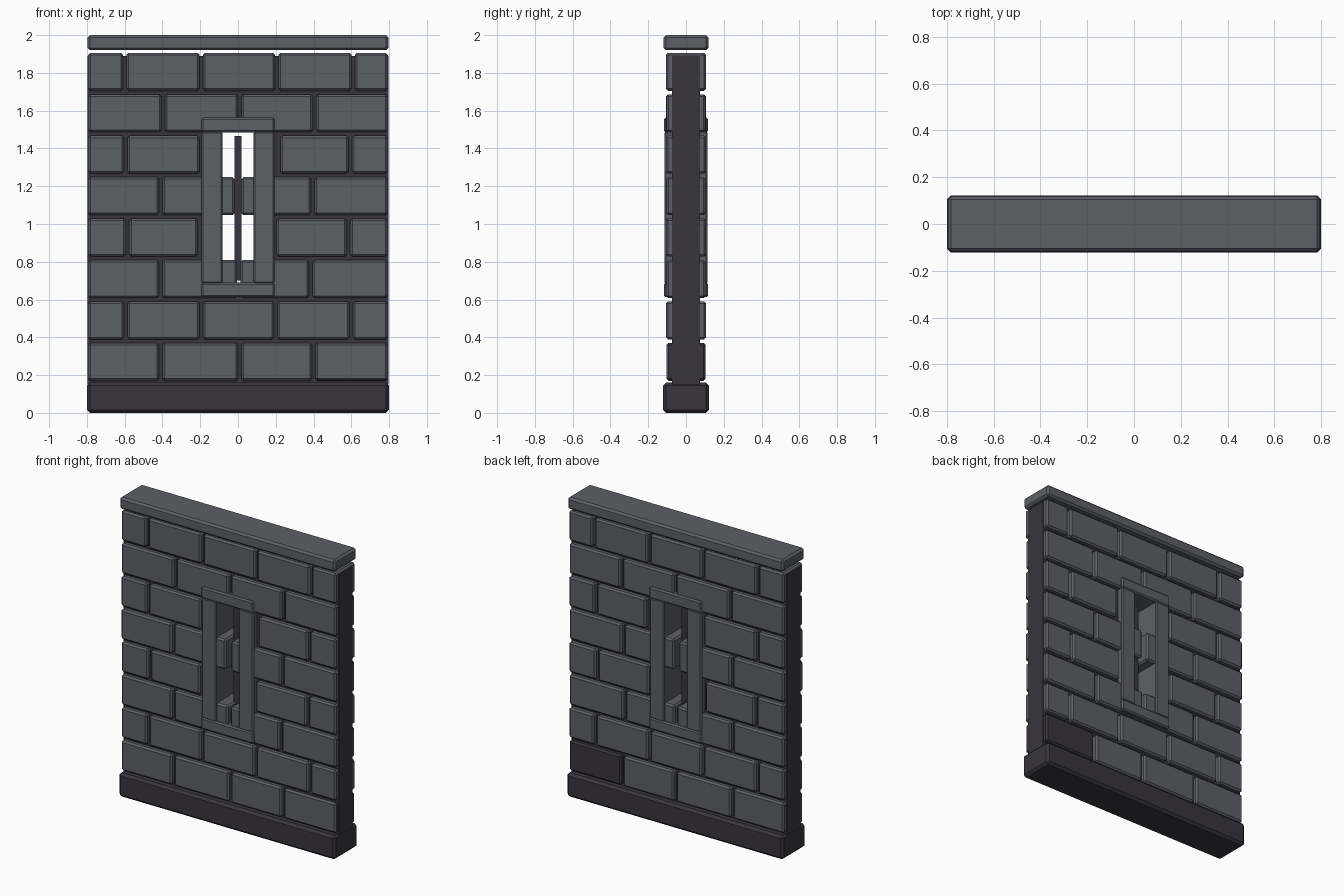
import bpy, bmesh, random
from mathutils import Vector

if "Cube" in bpy.data.objects:
    bpy.data.objects.remove(bpy.data.objects["Cube"])

random.seed(4)


def material(name, rgb):
    m = bpy.data.materials.new(name)
    m.diffuse_color = (*rgb, 1)
    m.use_nodes = True
    m.node_tree.nodes["Principled BSDF"].inputs["Base Color"].default_value = m.diffuse_color
    return m


STONE = material("grey stone", (0.107, 0.115, 0.132))
DARK = material("dark stone", (0.040, 0.036, 0.047))


def box(name, x, y, z, mat, bevel=0.0):
    """Chamfered box from (min, max) ranges."""
    bm = bmesh.new()
    bmesh.ops.create_cube(bm, size=1)
    for v in bm.verts:
        v.co = Vector([r[0] if c < 0 else r[1] for c, r in zip(v.co, (x, y, z))])
    if bevel:
        bmesh.ops.bevel(bm, geom=bm.edges[:], offset=bevel, segments=1,
                        affect='EDGES', clamp_overlap=True)
    me = bpy.data.meshes.new(name)
    bm.to_mesh(me)
    bm.free()
    me.materials.append(mat)
    ob = bpy.data.objects.new(name, me)
    bpy.context.collection.objects.link(ob)
    return ob


# Plinth and coping
box("base_plinth", (-0.8, 0.8), (-0.122, 0.122), (0, 0.16), DARK, 0.016)
box("top_coping", (-0.796, 0.796), (-0.118, 0.118), (1.92, 2.0), STONE, 0.013)

# Mortar core, built around the window opening
CY = (-0.073, 0.073)
box("core_left", (-0.796, -0.1), CY, (0.15, 1.89), DARK)
box("core_right", (0.1, 0.796), CY, (0.15, 1.89), DARK)
box("core_below_window", (-0.1, 0.1), CY, (0.15, 0.67), DARK)
box("core_above_window", (-0.1, 0.1), CY, (1.5, 1.89), DARK)

# Brick courses: inner joint positions, bottom to top
joints = [
    (-0.41, 0.01, 0.40),
    (-0.595, -0.195, 0.20, 0.60),
    (-0.41, 0.005, 0.385),
    (-0.585, -0.205, 0.195, 0.585),
    (-0.41, 0.0, 0.395),
    (-0.595, -0.195, 0.215, 0.595),
    (-0.395, 0.01, 0.405),
    (-0.60, -0.195, 0.205, 0.61),
]
window_rows = (3, 5)      # the middle brick is left out here
for row, inner in enumerate(joints):
    edges = [-0.802, *inner, 0.802]
    z0 = 0.17 + 0.2193 * row
    for i, (a, b) in enumerate(zip(edges, edges[1:])):
        if row in window_rows and i == 2:
            continue
        d = 0.105 + random.uniform(-0.003, 0.002)
        ga = gb = 0.009
        if row == 4:      # wider joint where the window bar passes
            ga, gb = (0.018 if e == 0.0 else 0.009 for e in (a, b))
        brick = box(f"brick_{row + 1}_{i + 1}", (a + ga, b - gb), (-d, d),
                    (z0, z0 + 0.201), STONE, 0.011)
        # One brick is dark on its back
        if row == 0 and i == 3:
            brick.data.materials.append(DARK)
            for p in brick.data.polygons:
                if p.center.y > -0.06 or p.normal.z < -0.5:
                    p.material_index = 1

# Window surround and bar
FY = (-0.114, 0.114)
for side, s in (("left", -1), ("right", 1)):
    box(f"window_jamb_{side}", tuple(sorted((s * 0.083, s * 0.192))), FY,
        (0.685, 1.49), STONE, 0.008)
box("window_lintel", (-0.193, 0.193), (-0.117, 0.117), (1.485, 1.563), STONE, 0.009)
box("window_sill", (-0.193, 0.193), (-0.117, 0.117), (0.613, 0.69), STONE, 0.009)
box("window_bar", (-0.019, 0.019), (-0.019, 0.019), (0.70, 1.465), DARK)
